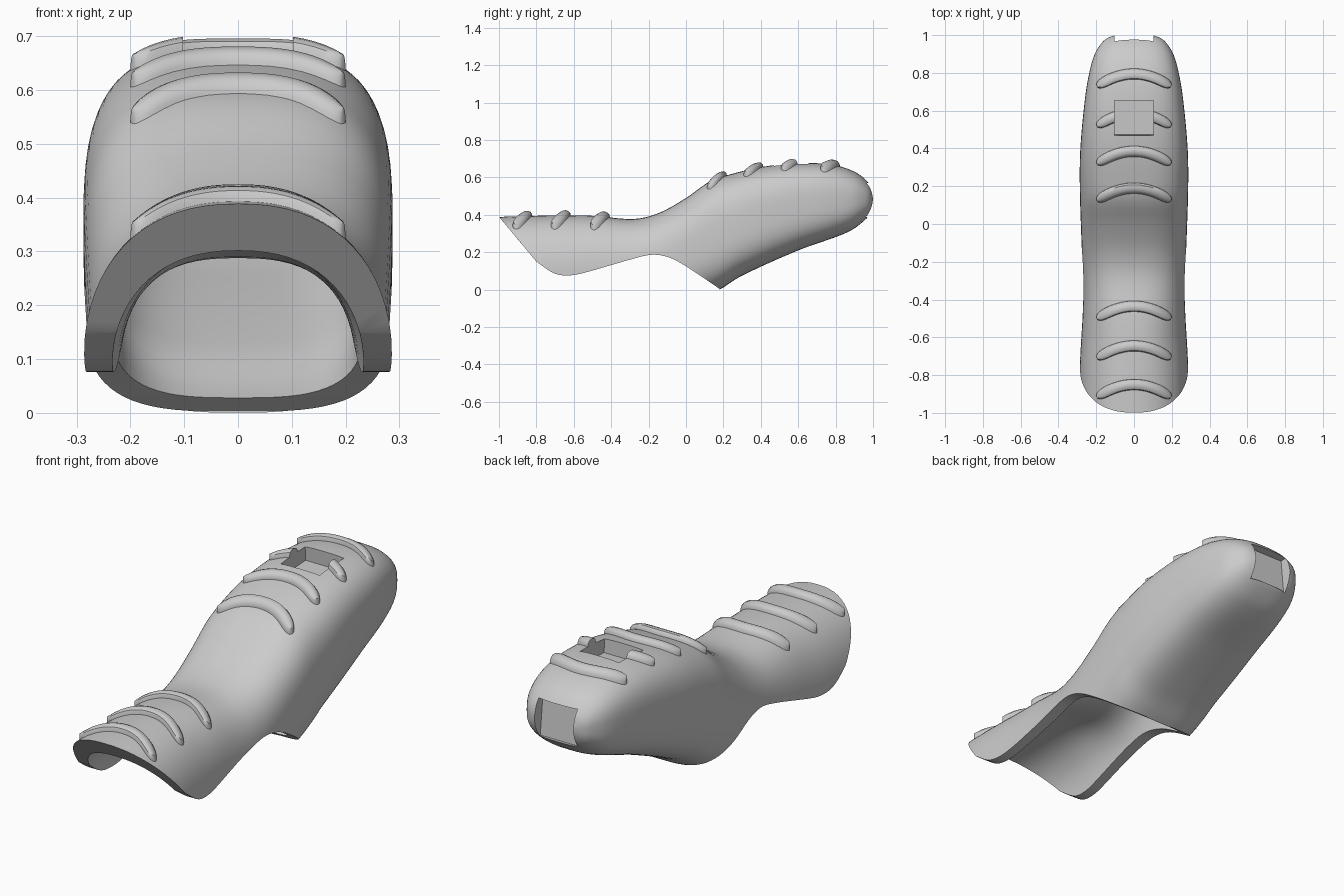
import bpy, bmesh, math
from mathutils import Vector

if "Cube" in bpy.data.objects:
    bpy.data.objects.remove(bpy.data.objects["Cube"], do_unlink=True)

grey = bpy.data.materials.new("light grey")
grey.use_nodes = True
grey.diffuse_color = (0.6, 0.6, 0.6, 1)
grey.node_tree.nodes["Principled BSDF"].inputs["Base Color"].default_value = grey.diffuse_color


def curve(points, y):
    """Smooth interpolation through (y, value) points."""
    last = len(points) - 1
    if y <= points[0][0]:
        return points[0][1]
    if y >= points[last][0]:
        return points[last][1]
    slope = lambda a, b: (points[b][1] - points[a][1]) / (points[b][0] - points[a][0])
    i = next(k for k in range(last) if points[k + 1][0] >= y)
    (y0, v0), (y1, v1) = points[i], points[i + 1]
    m0, m1 = slope(max(i - 1, 0), i + 1), slope(i, min(i + 2, last))
    d = y1 - y0
    t = (y - y0) / d
    return ((2 * t**3 - 3 * t * t + 1) * v0 + (t**3 - 2 * t * t + t) * d * m0
            + (3 * t * t - 2 * t**3) * v1 + (t**3 - t * t) * d * m1)


# Side outline, half width and squareness along the length
TOP = [(-1.1, .385), (-.8, .395), (-.5, .395), (-.28, .378), (-.145, .41), (0, .49), (.13, .58),
       (.25, .62), (.4, .655), (.57, .675), (.72, .675), (.82, .66), (.92, .62), (.98, .565), (1, .52)]
BOTTOM = [(-1.1, -.25), (-.5, -.25), (-.2, -.17), (0, -.08), (.18, 0), (.29, .07), (.6, .21),
          (.87, .31), (.965, .38), (.99, .42), (1, .45)]
WIDTH = [(-1.1, .29), (-.8, .289), (-.4, .27), (-.1, .278), (.2, .287), (.4, .284), (.66, .26),
         (.8, .237), (.9, .208), (.96, .17), (.985, .14), (1, .1)]
POWER = [(-.6, 2.3), (.15, 3), (.7, 3), (1, 2.6)]
RIM = [(-.8, .15), (-.705, .087), (-.625, .076), (-.545, .09), (-.25, .174), (-.17, .187),
       (-.09, .172), (0, .125), (.18, .004)]


def section(y, side=0, roof=0, floor=0, scale=1, count=72):
    """Superellipse ring at y, inset by the given wall thicknesses."""
    top, low = curve(TOP, y) - roof, curve(BOTTOM, y) + floor
    centre, high = (top + low) / 2, (top - low) / 2 * scale
    wide, power = (curve(WIDTH, y) - side) * scale, 2 / curve(POWER, y)
    ring = []
    for k in range(count):
        a = 2 * math.pi * k / count
        c, s = math.cos(a), math.sin(a)
        ring.append((math.copysign(abs(c)**power, c) * wide, y,
                     centre + math.copysign(abs(s)**power, s) * high))
    return ring


def surface(x, y):
    """Height of the upper skin at x, y."""
    top, low, n = curve(TOP, y), curve(BOTTOM, y), curve(POWER, y)
    u = min(abs(x) / curve(WIDTH, y), 1)
    return (top + low) / 2 + (top - low) / 2 * (1 - u**n)**(1 / n)


def loft(name, rings):
    bm = bmesh.new()
    rows = [[bm.verts.new(p) for p in ring] for ring in rings]
    n = len(rows[0])
    for a, b in zip(rows, rows[1:]):
        for k in range(n):
            bm.faces.new((a[k], a[(k + 1) % n], b[(k + 1) % n], b[k]))
    bm.faces.new(rows[0])
    bm.faces.new(rows[-1])
    bmesh.ops.recalc_face_normals(bm, faces=bm.faces)
    mesh = bpy.data.meshes.new(name)
    bm.to_mesh(mesh)
    bm.free()
    mesh.materials.append(grey)
    obj = bpy.data.objects.new(name, mesh)
    bpy.context.collection.objects.link(obj)
    return obj


def select(obj):
    bpy.ops.object.select_all(action="DESELECT")
    obj.select_set(True)
    bpy.context.view_layer.objects.active = obj


def cut(obj, cutter):
    select(obj)
    mod = obj.modifiers.new("cut", "BOOLEAN")
    mod.operation, mod.solver, mod.object = "DIFFERENCE", "EXACT", cutter
    bpy.ops.object.modifier_apply(modifier=mod.name)


def box(name, centre, size, tilt):
    bpy.ops.mesh.primitive_cube_add(size=1, location=centre, rotation=(tilt, 0, 0))
    obj = bpy.context.object
    obj.name, obj.scale = name, size
    obj.data.materials.append(grey)
    bpy.context.view_layer.update()
    return obj


# Outer shell, with stations bunched up towards the rounded end
stations = [-1.06 + 1.86 * k / 62 for k in range(62)]
stations += [.8 + .2 * math.sin(math.pi / 2 * k / 16) for k in range(17)]
shell = loft("shell", [section(y) for y in stations])

# Hollow inside
hollow = []
for k in range(61):
    y = -1.09 + 1.97 * math.sin(math.pi / 2 * k / 61)
    shrink = math.sqrt(1 - (max(y - .6, 0) / .285)**2)
    hollow.append(section(y, .05, .09, .045, shrink))
cavity = loft("cavity_cutter", hollow)

# Side outline of the open underside
outline = [(-1.15, .57), (-1, .39)]
outline += [(y, curve(RIM, y)) for y in [-.8 + .98 * k / 50 for k in range(51)]]
outline += [(.18, -.6), (-1.4, -.6), (-1.4, .57)]
underside = loft("underside_cutter", [[(x, y, z) for y, z in outline] for x in (-.6, .6)])

# Two square pockets
top_pocket = box("top_pocket_cutter", (0, .56, .702), (.205, .185, .2), math.radians(3))
end_pocket = box("end_pocket_cutter", (0, 1.045, .487), (.205, .2, .18), math.radians(6))
for cutter in (cavity, underside, top_pocket, end_pocket):
    cut(shell, cutter)

# Curved grip ridges that follow the skin
PROFILE = [(-1, -.03), (-1, .006), (-.85, .02), (-.45, .027), (.1, .028),
           (.6, .023), (.9, .012), (1, -.005), (1, -.03)]


def ridge(name, apex, drop=.068, reach=.197, half=.029):
    rings = []
    for k in range(33):
        u = math.sin(math.pi / 2 * (k / 16 - 1)) * .995
        x, y = u * reach, apex - drop * u * u
        across = Vector((2 * drop * u / reach, 1)).normalized()
        taper = math.sqrt(1 - abs(u)**10)
        ring = []
        for t, h in PROFILE:
            px, py = x + across.x * t * half * taper, y + across.y * t * half * taper
            ring.append((px, py, surface(px, py) + h))
        rings.append(ring)
    return loft(name, rings)


parts = [shell]
for group, places in (("front", (-.435, -.645, -.85)), ("rear", (.19, .385, .585, .795))):
    for number, apex in enumerate(places, 1):
        parts.append(ridge(f"{group}_ridge_{number}", apex))
cut(parts[-2], top_pocket)

for helper in (cavity, underside, top_pocket, end_pocket):
    bpy.data.objects.remove(helper, do_unlink=True)
for part in parts:
    select(part)
    bpy.ops.object.shade_smooth_by_angle(angle=math.radians(40))
